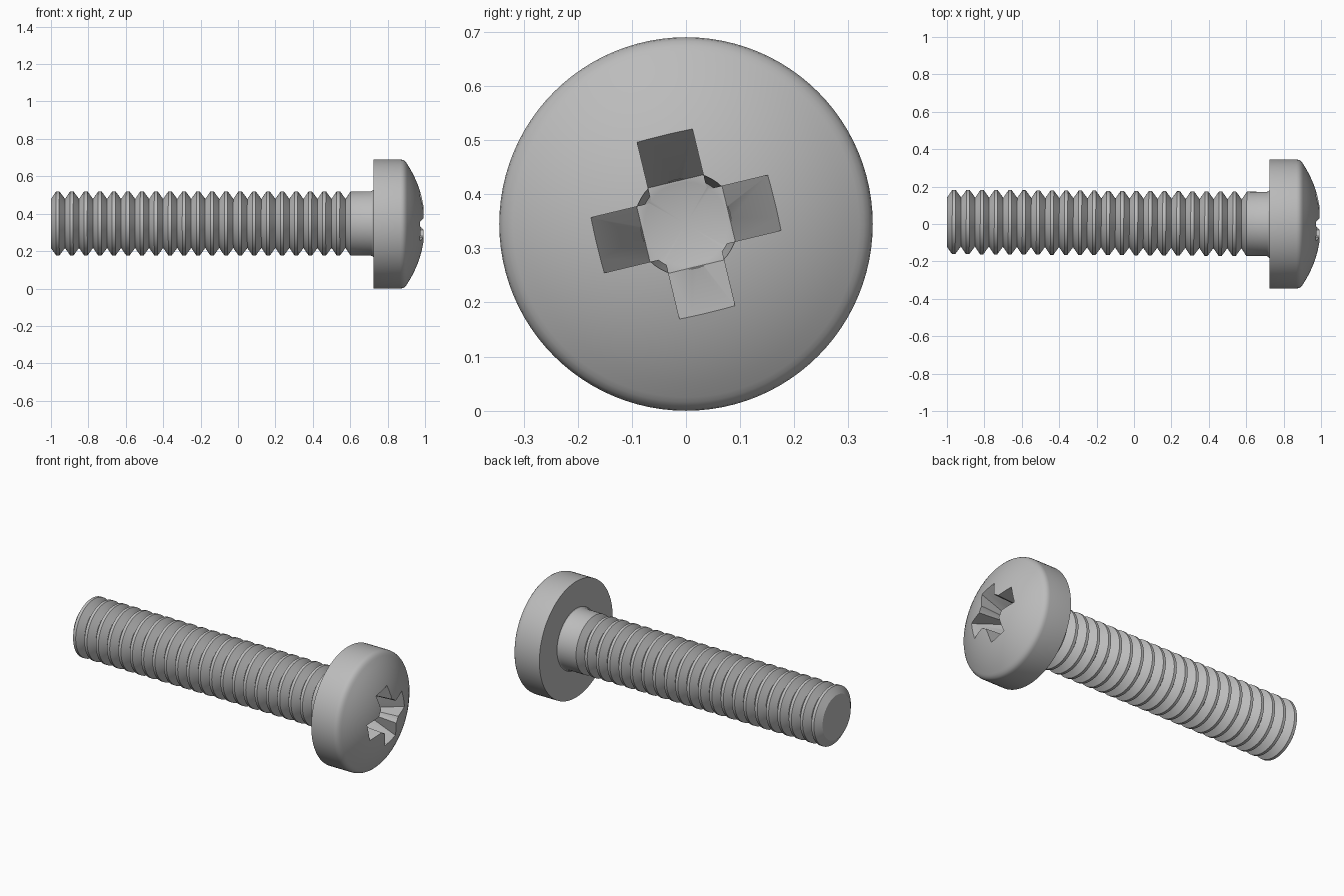
import bpy, bmesh, math
from mathutils import Matrix, Vector

if "Cube" in bpy.data.objects:
    bpy.data.objects.remove(bpy.data.objects["Cube"], do_unlink=True)

steel = bpy.data.materials.new("steel grey")
steel.use_nodes = True
grey = (0.5, 0.5, 0.5, 1)
steel.diffuse_color = grey
steel.node_tree.nodes["Principled BSDF"].inputs["Base Color"].default_value = grey

AXIS_Z = 0.345


def finish(name, bm, matrix=Matrix()):
    bmesh.ops.recalc_face_normals(bm, faces=bm.faces)
    mesh = bpy.data.meshes.new(name)
    bm.to_mesh(mesh)
    bm.free()
    mesh.transform(Matrix.Translation((0, 0, AXIS_Z)) @ matrix)
    mesh.materials.append(steel)
    obj = bpy.data.objects.new(name, mesh)
    bpy.context.collection.objects.link(obj)
    return obj


def lathe(name, profile, sides=96, matrix=Matrix()):
    """Turn (x, radius) points around the x axis; zero radius makes a tip."""
    bm = bmesh.new()
    rings = []
    for x, r in profile:
        if r == 0:
            rings.append([bm.verts.new((x, 0, 0))] * sides)
        else:
            angles = [math.tau * i / sides for i in range(sides)]
            rings.append([bm.verts.new((x, r * math.cos(a), r * math.sin(a))) for a in angles])
    for a, b in zip(rings, rings[1:]):
        for i in range(sides):
            j = (i + 1) % sides
            bm.faces.new(list(dict.fromkeys((a[i], a[j], b[j], b[i]))))
    for ring, (x, r) in ((rings[0], profile[0]), (rings[-1], profile[-1])):
        if r:
            bm.faces.new(ring)
    return finish(name, bm, matrix)


def shade(obj, degrees):
    bpy.ops.object.select_all(action="DESELECT")
    obj.select_set(True)
    bpy.context.view_layer.objects.active = obj
    bpy.ops.object.shade_smooth_by_angle(angle=math.radians(degrees))


# Threaded shank: ring ridges, plain neck and a small flare under the head
PITCH, ROOT, CREST = 0.075, 0.131, 0.172
profile = []
for k in range(21):
    x = -1 + k * PITCH
    profile += [(x, ROOT), (x + 0.028, CREST), (x + 0.045, CREST)]
profile += [(0.575, ROOT), (0.602, CREST), (0.71, CREST), (0.72, 0.176), (0.727, 0.185), (0.74, 0.185)]
pivot = Matrix.Translation((0.72, 0, 0))
tilt = Matrix.Translation((0, 0, 0.003)) @ pivot @ Matrix.Rotation(-0.0065, 4, "Z") @ pivot.inverted()
shade(lathe("threaded_shank", profile, matrix=tilt), 25)

# Pan head: straight rim, rounded shoulder and domed face
DOME = 0.586
profile = [(0.724, 0), (0.724, 0.345), (0.868, 0.345), (0.880, 0.343), (0.890, 0.338), (0.899, 0.329)]
for i in range(12):
    r = 0.32 * (1 - i / 12)
    profile.append((1 - DOME + math.sqrt(DOME ** 2 - r ** 2), r))
profile.append((1, 0))
head = lathe("pan_head", profile)

# Drive recess: two crossed bars with sloping ends and a drilled centre
TOP, FLOOR = 1.03, 0.80
SLOPE = (0.170 - 0.081) / (0.977 - FLOOR)


def bar(name, turn):
    bm = bmesh.new()
    outer = 0.081 + SLOPE * (TOP - FLOOR)
    ends = []
    for y in (-0.0525, 0.0525):
        pts = [(FLOOR, -0.081), (FLOOR, 0.081), (TOP, outer), (TOP, -outer)]
        ends.append([bm.verts.new((x, y, z)) for x, z in pts])
    bm.faces.new(ends[0])
    bm.faces.new(ends[1])
    for i in range(4):
        j = (i + 1) % 4
        bm.faces.new((ends[0][i], ends[0][j], ends[1][j], ends[1][i]))
    return finish(name, bm, Matrix.Rotation(math.radians(turn), 4, "X"))


cutters = [
    bar("recess_bar_upright", 13.5),
    bar("recess_bar_level", 103.5),
    lathe("recess_centre", [(0.765, 0), (0.803, 0.084), (TOP, 0.098)], 48),
]
for cutter in cutters:
    cut = head.modifiers.new(cutter.name, "BOOLEAN")
    cut.operation = "DIFFERENCE"
    cut.solver = "EXACT"
    cut.object = cutter
    bpy.context.view_layer.objects.active = head
    bpy.ops.object.modifier_apply(modifier=cut.name)
    bpy.data.objects.remove(cutter, do_unlink=True)
shade(head, 30)
